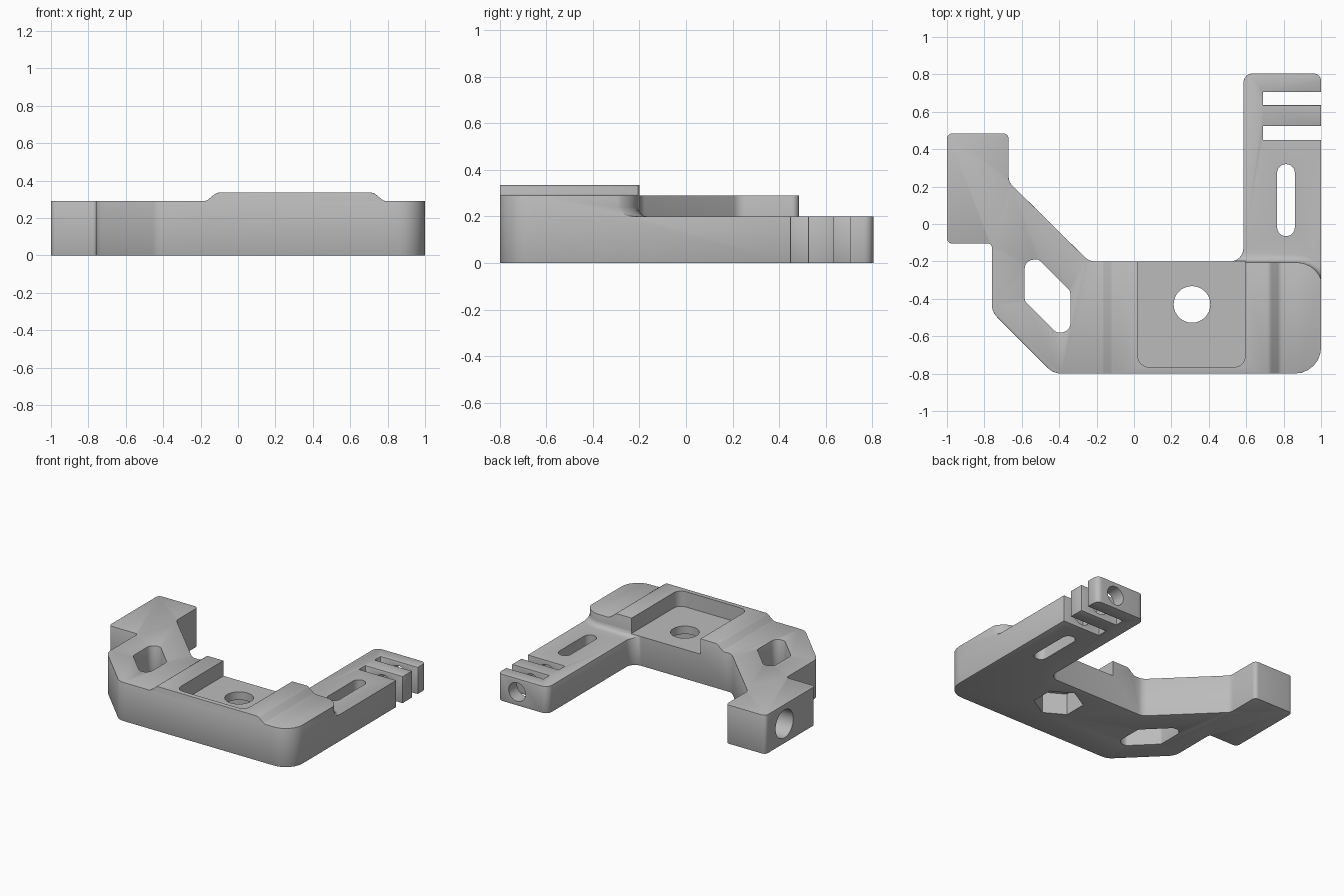
import bpy, bmesh, math
from mathutils import Vector, Matrix

cube = bpy.data.objects.get("Cube")
if cube:
    bpy.data.objects.remove(cube)

grey = bpy.data.materials.new("plain grey")
grey.use_nodes = True
grey.diffuse_color = (0.5, 0.5, 0.5, 1)
grey.node_tree.nodes["Principled BSDF"].inputs["Base Color"].default_value = (0.5, 0.5, 0.5, 1)


def rounded(points, steps=6):
    """Replace each (x, y, radius) corner with a fillet arc."""
    out = []
    for i, (x, y, r) in enumerate(points):
        p = Vector((x, y))
        if r == 0:
            out.append(p)
            continue
        a = (Vector(points[i - 1][:2]) - p).normalized()
        b = (Vector(points[(i + 1) % len(points)][:2]) - p).normalized()
        half = a.angle(b) / 2
        centre = p + (a + b).normalized() * r / math.sin(half)
        start = p + a * r / math.tan(half) - centre
        sweep = start.angle_signed(p + b * r / math.tan(half) - centre)
        for k in range(steps + 1):
            t = -sweep * k / steps
            out.append(centre + Matrix.Rotation(t, 2) @ start)
    return out


def prism(name, points, low, high, floor_round=0, along_y=False):
    """Extrude a filleted outline upward, or along y for a side profile."""
    bm = bmesh.new()
    verts = [bm.verts.new((p.x, p.y, low)) for p in rounded(points)]
    base = bm.faces.new(verts)
    moved = bmesh.ops.extrude_face_region(bm, geom=[base])["geom"]
    bmesh.ops.translate(bm, vec=(0, 0, high - low),
                        verts=[v for v in moved if isinstance(v, bmesh.types.BMVert)])
    if floor_round:
        rim = [e for e in bm.edges if all(abs(v.co.z - low) < 1e-5 for v in e.verts)]
        bmesh.ops.bevel(bm, geom=rim, offset=floor_round, segments=4,
                        profile=0.5, affect='EDGES')
    if along_y:
        bm.transform(Matrix.Rotation(math.pi / 2, 4, 'X'))
    bmesh.ops.recalc_face_normals(bm, faces=bm.faces)
    mesh = bpy.data.meshes.new(name)
    bm.to_mesh(mesh)
    bm.free()
    obj = bpy.data.objects.new(name, mesh)
    bpy.context.collection.objects.link(obj)
    return obj


def box(name, x0, x1, y0, y1, z0, z1, r=0):
    return prism(name, [(x0, y0, r), (x1, y0, r), (x1, y1, r), (x0, y1, r)], z0, z1)


def rod(name, radius, length, centre, axis=None, sides=32):
    bpy.ops.mesh.primitive_cylinder_add(vertices=sides, radius=radius, depth=length, location=centre)
    obj = bpy.context.object
    obj.name = name
    if axis:
        obj.data.transform(Matrix.Rotation(math.pi / 2, 4, axis))
    return obj


def apply(obj, mod):
    bpy.context.view_layer.objects.active = obj
    bpy.ops.object.modifier_apply(modifier=mod.name)


def cut(obj, cutter):
    bpy.context.view_layer.update()
    mod = obj.modifiers.new("cut", 'BOOLEAN')
    mod.operation, mod.solver, mod.object = 'DIFFERENCE', 'EXACT', cutter
    apply(obj, mod)
    bpy.data.objects.remove(cutter)


# Whole plan outline: end block, slanted arm, wide body, clamp arm
bracket = prism("mounting_bracket", [
    (-1, -.105, .03), (-.76, -.105, .02), (-.76, -.47, .1), (-.43, -.8, .1),
    (1, -.8, .14), (1, .805, .04), (.585, .805, .05), (.585, -.2, .07),
    (-.24, -.2, .08), (-.67, .225, .06), (-.67, .485, .03), (-1, .485, .03)], 0, .335)

# Top profile: raised middle with a soft ramp at each side
cut(bracket, prism("left_top_cutter", [
    (-1.2, .29, 0), (-.17, .29, .04), (-.115, .335, .04), (-.05, .335, 0),
    (-.05, .5, 0), (-1.2, .5, 0)], -1, 1, along_y=True))
cut(bracket, prism("right_top_cutter", [
    (.66, .335, 0), (.725, .335, .04), (.78, .29, .04), (1.2, .29, 0),
    (1.2, .5, 0), (.66, .5, 0)], -1, 1, along_y=True))

# Lowered clamp arm, stepping down from the rounded body corner
cut(bracket, prism("arm_step_cutter", [
    (.45, -.205, 0), (1.01, -.205, .14), (1.01, -.4, 0), (1.3, -.4, 0),
    (1.3, 1, 0), (.45, 1, 0)], .2, .6, floor_round=.04))

# Clamp finger gaps
for y0, y1 in ((.45, .525), (.635, .705)):
    cut(bracket, box("finger_gap_cutter", .69, 1.2, y0, y1, -.1, .5))

# Slanted window
cut(bracket, prism("window_cutter", [
    (-.585, -.19, .05), (-.51, -.19, .03), (-.34, -.36, .03),
    (-.34, -.58, .05), (-.415, -.58, .03), (-.585, -.41, .03)], -.1, .5))

# Soft outer edges
soft = bracket.modifiers.new("soft_edges", 'BEVEL')
soft.width, soft.segments, soft.limit_method = .014, 2, 'ANGLE'
soft.angle_limit = math.radians(40)
apply(bracket, soft)

# Pocket open to the back
cut(bracket, prism("pocket_cutter", [
    (.02, -.765, .06), (.595, -.765, .06), (.595, -.1, 0), (.02, -.1, 0)], .22, .6))

# Screw hole with a hexagonal nut recess underneath
cut(bracket, rod("screw_hole_cutter", .098, 1, (.31, -.43, .2)))
cut(bracket, rod("nut_recess_cutter", .17, .26, (.31, -.43, .03), sides=6))

# Long slot in the clamp arm
cut(bracket, prism("long_slot_cutter", [
    (.765, -.065, .047), (.86, -.065, .047), (.86, .32, .047), (.765, .32, .047)], -.1, .5))

# Clamp screw bore and blind socket in the end block
cut(bracket, rod("clamp_bore_cutter", .07, .6, (.84, .68, .1), 'X'))
cut(bracket, rod("socket_cutter", .105, .5, (-1, .26, .145), 'Y'))

# Finish
bracket.data.materials.clear()
bracket.data.materials.append(grey)
bpy.ops.object.select_all(action='DESELECT')
bracket.select_set(True)
bpy.context.view_layer.objects.active = bracket
bpy.ops.object.shade_smooth_by_angle(angle=math.radians(35))
